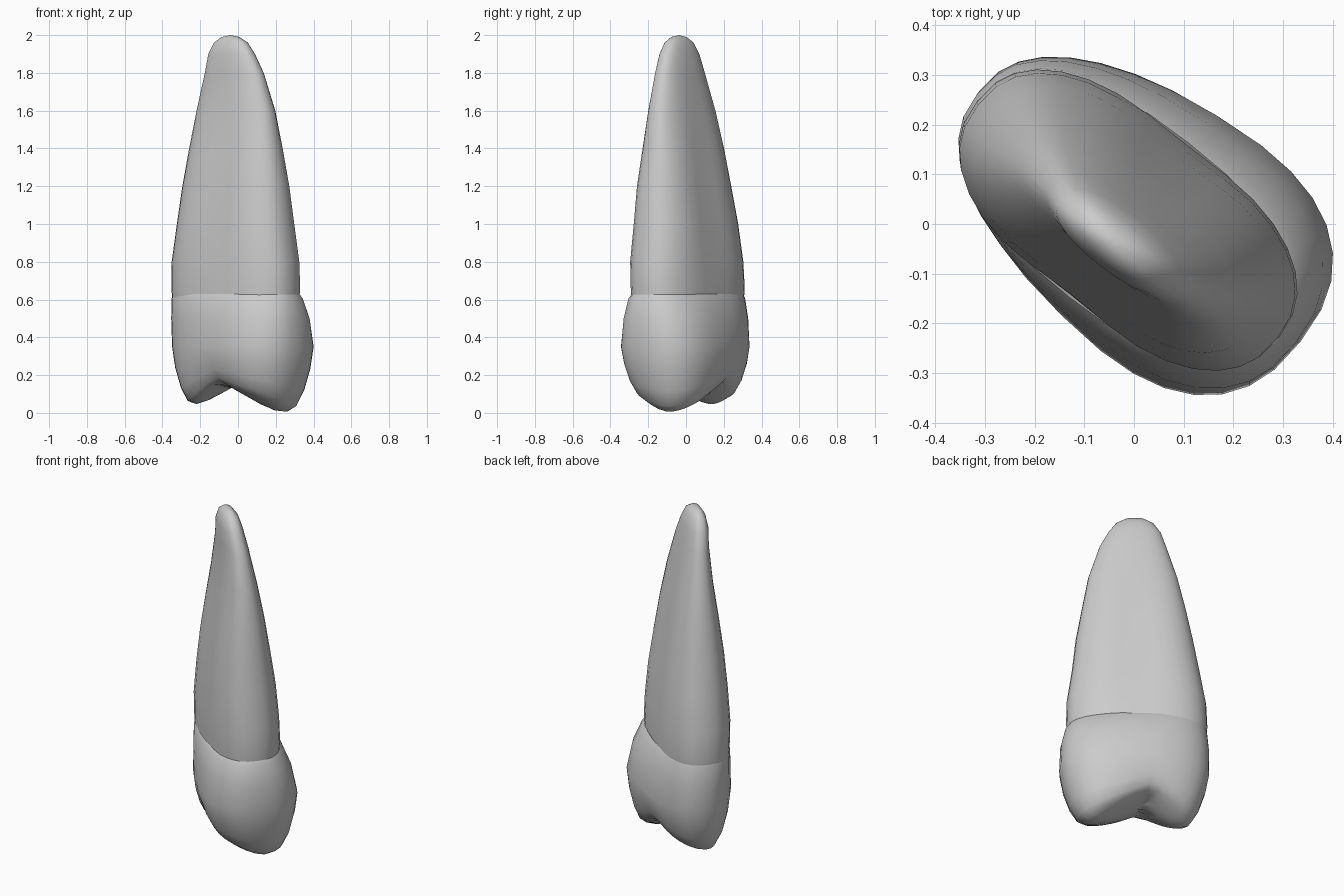
import bpy, bmesh, math

cube = bpy.data.objects.get("Cube")
if cube:
    bpy.data.objects.remove(cube, do_unlink=True)

SIDES = 32
TURN = math.radians(-38)      # direction of the long axis of the section


def make_material(name, colour):
    mat = bpy.data.materials.new(name)
    mat.use_nodes = True
    mat.diffuse_color = colour
    bsdf = mat.node_tree.nodes["Principled BSDF"]
    bsdf.inputs["Base Color"].default_value = colour
    bsdf.inputs["Roughness"].default_value = 0.6
    return mat


def section(cu, cv, su, sv, skew=0, groove=0):
    """Rounded oval in long-axis coordinates, with a waist on both flat sides."""
    pts = []
    for i in range(SIDES):
        a = math.tau * i / SIDES
        c, s = math.cos(a), math.sin(a)
        p = math.copysign(abs(c) ** (2 / 2.4), c)
        q = math.copysign(abs(s) ** (2 / 2.4), s)
        waist = 1 - groove * math.exp(-(p / 0.4) ** 2)
        pts.append((cu + su * p, cv + sv * q * (1 + skew * p) * waist))
    return pts


def place(u, v, z):
    c, s = math.cos(TURN), math.sin(TURN)
    return (u * c - v * s, u * s + v * c, z)


def loft(name, rings, tip, mat):
    """Skin a list of rings and close the last one onto a tip point."""
    bm = bmesh.new()
    loops = [[bm.verts.new(place(*p)) for p in ring] for ring in rings]
    for a, b in zip(loops, loops[1:]):
        for i in range(SIDES):
            j = (i + 1) % SIDES
            bm.faces.new((a[i], a[j], b[j], b[i]))
    end = bm.verts.new(place(*tip))
    for i in range(SIDES):
        bm.faces.new((loops[-1][i], loops[-1][(i + 1) % SIDES], end))
    # Wind the skin outward: rising lofts are already right, falling ones flip
    if tip[2] < rings[0][0][2]:
        bmesh.ops.reverse_faces(bm, faces=bm.faces[:])
    mesh = bpy.data.meshes.new(name)
    bm.to_mesh(mesh)
    bm.free()
    mesh.materials.append(mat)
    obj = bpy.data.objects.new(name, mesh)
    bpy.context.collection.objects.link(obj)
    bpy.ops.object.select_all(action='DESELECT')
    obj.select_set(True)
    bpy.context.view_layer.objects.active = obj
    bpy.ops.object.shade_smooth_by_angle(angle=math.radians(45))
    return obj


def chewing_height(u, v):
    """Two rounded cusps that meet in a valley."""
    def cusp(cu, cv, z):
        d2 = (u - cu) ** 2 + (v - cv) ** 2
        return z + 0.62 * (math.sqrt(d2 + 0.0064) - 0.08)
    return min(cusp(0.24, 0.085, 0.005), cusp(-0.275, -0.038, 0.045))


enamel = make_material("tooth_grey", (0.6, 0.6, 0.6, 1))

# Root: z, centre u, centre v, half length, half thickness, groove
root_rows = [
    (0.61, -0.015, 0.0, 0.382, 0.2, 0.05),
    (0.66, -0.015, 0.0, 0.386, 0.203, 0.06),
    (0.8, -0.013, -0.005, 0.382, 0.203, 0.09),
    (1.0, -0.01, -0.008, 0.35, 0.19, 0.12),
    (1.2, -0.003, -0.015, 0.322, 0.165, 0.12),
    (1.4, 0.0, -0.018, 0.285, 0.135, 0.1),
    (1.6, 0.005, -0.024, 0.245, 0.1, 0.06),
    (1.8, 0.004, -0.037, 0.185, 0.07, 0.0),
    (1.9, -0.005, -0.048, 0.145, 0.06, 0.0),
    (1.96, -0.007, -0.052, 0.105, 0.045, 0.0),
    (1.99, -0.008, -0.054, 0.055, 0.024, 0.0),
]
root_rings = [[(u, v, z) for u, v in section(cu, cv, su, sv, 0, g)]
              for z, cu, cv, su, sv, g in root_rows]
loft("root", root_rings, (-0.008, -0.054, 2.0), enamel)

# Crown wall: z, centre u, centre v, half length, half thickness, skew
crown_rows = [
    (0.63, -0.013, 0.0, 0.38, 0.196, 0.0),
    (0.605, -0.01, 0.002, 0.391, 0.212, 0.04),
    (0.5, -0.003, 0.012, 0.407, 0.238, 0.12),
    (0.35, 0.0, 0.02, 0.41, 0.255, 0.18),
]
crown_rings = [[(u, v, z) for u, v in section(cu, cv, su, sv, k)]
               for z, cu, cv, su, sv, k in crown_rows]

# Lower crown: shrink the last ring while it settles onto the chewing surface
wall = crown_rings[-1]
for scale, blend in [(0.955, 0.4), (0.87, 0.75), (0.77, 0.95), (0.65, 1),
                     (0.5, 1), (0.35, 1), (0.2, 1), (0.08, 1)]:
    ring = []
    for u, v, z in wall:
        u, v = u * scale, 0.02 + (v - 0.02) * scale
        ring.append((u, v, z + (chewing_height(u, v) - z) * blend))
    crown_rings.append(ring)
loft("crown", crown_rings, (0, 0.02, chewing_height(0, 0.02)), enamel)
